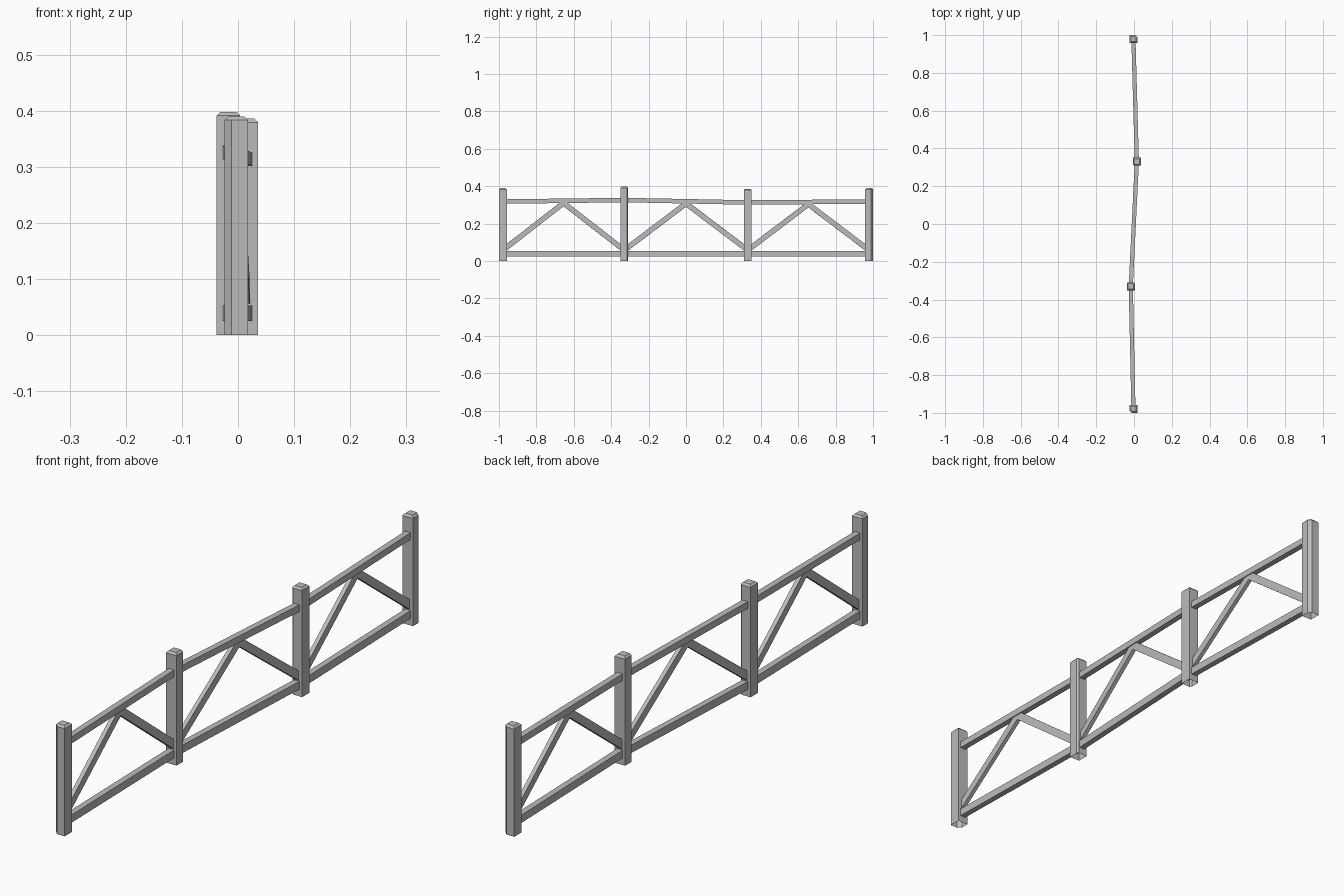
import bpy, bmesh
from mathutils import Vector, Matrix

cube = bpy.data.objects.get("Cube")
if cube:
    bpy.data.objects.remove(cube, do_unlink=True)

# Single weathered grey for all timber
grey = bpy.data.materials.new("grey_wood")
grey.use_nodes = True
grey.diffuse_color = (0.5, 0.5, 0.5, 1)
grey.node_tree.nodes["Principled BSDF"].inputs["Base Color"].default_value = grey.diffuse_color


def finish(name, bm):
    bmesh.ops.recalc_face_normals(bm, faces=bm.faces)
    mesh = bpy.data.meshes.new(name)
    bm.to_mesh(mesh)
    bm.free()
    mesh.materials.append(grey)
    bpy.context.collection.objects.link(bpy.data.objects.new(name, mesh))


def beam(name, start, end, width, depth):
    """Square-cut timber between two points; width runs sideways."""
    start, end = Vector(start), Vector(end)
    along = (end - start).normalized()
    side = along.cross(Vector((0, 0, 1))).normalized()
    up = side.cross(along)
    frame = Matrix((side * width, along * (end - start).length, up * depth)).transposed().to_4x4()
    frame.translation = (start + end) / 2
    bm = bmesh.new()
    bmesh.ops.create_cube(bm, size=1, matrix=frame)
    finish(name, bm)


def post(name, x, y, height, corner, cut):
    """Upright with one cut corner, a chamfered top and an open underside."""
    size = 0.042
    bm = bmesh.new()
    bmesh.ops.create_cube(bm, size=1, matrix=Matrix.Translation((x, y, height / 2))
                          @ Matrix.Diagonal((size, size, height, 1)))
    edge = [e for e in bm.edges
            if all((v.co.x - x) * corner > 0 and (v.co.y - y) * corner > 0 for v in e.verts)]
    bmesh.ops.bevel(bm, geom=edge, offset=cut, segments=1, affect='EDGES')
    top = [e for e in bm.edges if all(v.co.z > height - 0.001 for v in e.verts)]
    bmesh.ops.bevel(bm, geom=top, offset=0.007, segments=1, affect='EDGES')
    bm.normal_update()
    under = [f for f in bm.faces if all(v.co.z < 0.001 for v in f.verts)]
    bmesh.ops.delete(bm, geom=under, context='FACES_ONLY')
    finish(name, bm)


# Posts: x, y, height, top rail height, cut corner direction, cut size
posts = [(-0.003, -0.979, 0.39, 0.318, -1, 0.012),
         (-0.017, -0.33, 0.398, 0.326, 1, 0.006),
         (0.015, 0.33, 0.386, 0.313, -1, 0.006),
         (-0.003, 0.979, 0.39, 0.318, 1, 0.012)]
for i, (x, y, height, rail, corner, cut) in enumerate(posts, 1):
    post(f"post_{i}", x, y, height, corner, cut)

# Each bay has two rails and two braces meeting under the top rail
for i, (a, b) in enumerate(zip(posts, posts[1:]), 1):
    beam(f"bottom_rail_{i}", (a[0], a[1], 0.039), (b[0], b[1], 0.039), 0.022, 0.028)
    beam(f"top_rail_{i}", (a[0], a[1], a[3]), (b[0], b[1], b[3]), 0.022, 0.024)
    apex = ((a[0] + b[0]) / 2, (a[1] + b[1]) / 2, (a[3] + b[3]) / 2 - 0.012)
    for side, p in (("front", a), ("back", b)):
        beam(f"{side}_brace_{i}", (p[0], p[1], 0.058), apex, 0.015, 0.028)
